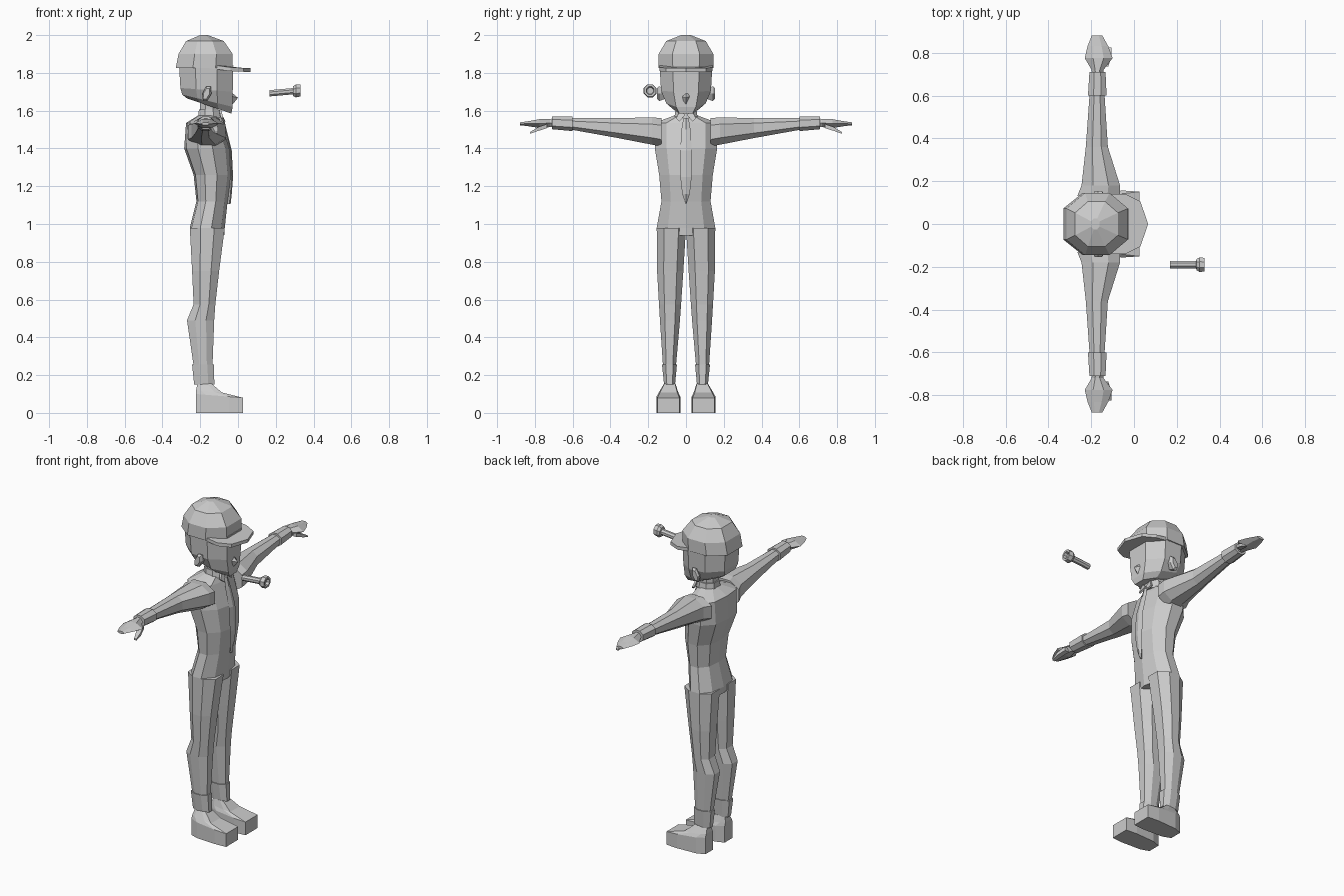
import bpy, bmesh
from math import cos, sin, pi

OCT = [(1, .5), (.7, 1), (.3, 1), (0, .5), (0, -.5), (.3, -1), (.7, -1), (1, -.5)]
BODY = [(1, 0), (.9, .62), (.62, 1), (.3, 1), (.05, .62), (0, 0),
        (.05, -.62), (.3, -1), (.62, -1), (.9, -.62)]
BOX = [(1, 1), (0, 1), (0, -1), (1, -1)]
HEX = [(1, 0), (.68, 1), (.3, 1), (0, 0), (.3, -1), (.68, -1)]


def loft(name, rings):
    """Skin a list of equal point rings and cap both ends."""
    bm = bmesh.new()
    rows = [[bm.verts.new(p) for p in r] for r in rings]
    n = len(rows[0])
    for a, b in zip(rows, rows[1:]):
        for i in range(n):
            j = (i + 1) % n
            bm.faces.new((a[i], a[j], b[j], b[i]))
    bm.faces.new(rows[0])
    bm.faces.new(rows[-1])
    bmesh.ops.recalc_face_normals(bm, faces=bm.faces)
    me = bpy.data.meshes.new(name)
    bm.to_mesh(me)
    bm.free()
    ob = bpy.data.objects.new(name, me)
    bpy.context.collection.objects.link(ob)
    return ob


def zring(shape, z, xb, xf, y0, y1, zb=None):
    """Horizontal section from back xb to front xf; zb tilts the back edge."""
    zb = z if zb is None else zb
    c, h = (y0 + y1) / 2, (y1 - y0) / 2
    return [(xb + u * (xf - xb), c + v * h, zb + u * (z - zb)) for u, v in shape]


def yring(shape, y, xb, xf, z0, z1, s):
    """Upright section across an arm on side s."""
    c, h = (z0 + z1) / 2, (z1 - z0) / 2
    return [(xb + u * (xf - xb), s * y, c + v * h) for u, v in shape]


# Torso and neck
loft("torso", [zring(BODY, z, b, f, -h, h) for z, b, f, h in [
    (.94, -.252, -.073, .152), (.98, -.255, -.07, .155), (1.12, -.22, -.055, .13),
    (1.26, -.235, -.035, .142), (1.40, -.285, -.042, .165),
    (1.535, -.275, -.088, .168), (1.575, -.21, -.105, .06)]])
loft("neck", [zring(OCT, z, -.2, -.105, -.05, .05) for z in (1.54, 1.66)])
loft("collar_band", [zring(OCT, z, b, f, -h, h) for z, b, f, h in [
    (1.56, -.212, -.092, .062), (1.605, -.207, -.1, .056)]])

# Tie hanging down the chest
loft("tie", [[(x + .007, 0, z), (x, w, z), (x - .012, 0, z), (x, -w, z)]
             for x, z, w in [(-.082, 1.56, .014), (-.068, 1.5, .024), (-.04, 1.39, .03),
                             (-.033, 1.25, .03), (-.04, 1.16, .02), (-.046, 1.105, .002)]])

# Head with a sloping jaw
loft("head", [zring(OCT, z, b, f, -h, h, zb) for z, zb, b, f, h in [
    (1.585, 1.665, -.27, -.035, .07), (1.62, 1.685, -.295, -.028, .105),
    (1.70, 1.72, -.305, -.028, .132), (1.84, 1.84, -.312, -.025, .14)]])
loft("nose", [[(x, 0, z), (-.04, w, z + .01), (-.04, -w, z + .01)]
              for x, z, w in [(-.027, 1.635, .02), (0, 1.668, .028), (-.026, 1.69, .015)]])

# Cap crown and brim
loft("cap", [zring(OCT, z, b, f, -h, h) for z, b, f, h in [
    (1.825, -.33, -.028, .145), (1.9, -.315, -.028, .145),
    (1.968, -.275, -.075, .105), (2.0, -.2, -.16, .025)]])
edge = [(-.15, .14, 1.84), (-.04, .14, 1.825), (.03, .105, 1.822), (.066, 0, 1.822)]
edge += [(x, -y, z) for x, y, z in edge[-2::-1]]
loft("cap_brim", [[(x, y, z + d) for x, y, z in edge] for d in (-.016, .004)])

for s, side in ((1, "left"), (-1, "right")):
    def mirror_y(y0, y1):
        return (y0, y1) if s > 0 else (-y1, -y0)

    # Ear
    loft("ear_" + side, [[(cx + r * .024 * cos(a * pi / 3) + .01 * sin(a * pi / 3), s * y,
                           1.69 + r * .045 * sin(a * pi / 3)) for a in range(6)]
                         for y, r, cx in [(.1, .6, -.155), (.142, 1, -.165), (.154, .7, -.167)]])
    # Collar flap
    loft("collar_flap_" + side, [[(-.095 + d, s * .004, 1.577), (-.1 + d, s * .03, 1.603),
                                  (-.09 + d, s * .052, 1.56), (-.078 + d, s * .035, 1.543)]
                                 for d in (0, .012)])
    # Sleeve, cuff, hand and thumb
    loft("arm_" + side, [yring(OCT, *r, s) for r in [
        (.13, -.265, -.065, 1.41, 1.56), (.18, -.245, -.065, 1.42, 1.565),
        (.36, -.225, -.122, 1.455, 1.56), (.61, -.207, -.138, 1.5, 1.56)]])
    loft("cuff_" + side, [yring(OCT, *r, s) for r in [
        (.6, -.215, -.128, 1.492, 1.57), (.71, -.208, -.133, 1.502, 1.57)]])
    loft("hand_" + side, [yring(HEX, *r, s) for r in [
        (.69, -.195, -.145, 1.515, 1.56), (.72, -.198, -.142, 1.513, 1.556),
        (.775, -.23, -.1, 1.508, 1.555), (.83, -.217, -.12, 1.517, 1.545),
        (.88, -.197, -.148, 1.523, 1.538)]])
    loft("thumb_" + side, [yring(BOX, *r, s) for r in [
        (.735, -.15, -.12, 1.508, 1.53), (.785, -.135, -.105, 1.492, 1.512),
        (.825, -.122, -.106, 1.478, 1.487)]])
    # Trouser leg, trouser cuff and shoe
    loft("leg_" + side, [zring(OCT, z, b, f, *mirror_y(i, o)) for z, b, f, i, o in [
        (.15, -.225, -.135, .065, .108), (.25, -.235, -.135, .053, .122),
        (.49, -.27, -.126, .032, .138), (.575, -.235, -.12, .026, .143),
        (.75, -.243, -.1, .014, .153), (.98, -.255, -.07, 0, .155)]])
    loft("trouser_cuff_" + side, [zring(OCT, z, b, f, *mirror_y(i, o)) for z, b, f, i, o in [
        (.15, -.232, -.125, .058, .116), (.255, -.243, -.128, .048, .127)]])
    foot = [(1, .92), (.7, 1), (.2, .9), (0, .6), (0, -.6), (.2, -.9), (.7, -1), (1, -.92)]
    loft("shoe_" + side, [zring(foot, z, b, f, *mirror_y(i, o), zb) for z, zb, b, f, i, o in [
        (0, 0, -.222, .026, .03, .156), (.08, .1, -.222, .026, .03, .156),
        (.108, .12, -.222, -.085, .042, .142), (.155, .155, -.215, -.14, .056, .116)]])

# Floating bolt with a recessed head, tilted slightly upward
bolt = [(.168, .018), (.29, .018), (.292, .028), (.306, .037), (.33, .034), (.33, .022), (.312, .018)]
loft("bolt", [[(x, -.19 + r * cos((k + .5) * pi / 4), 1.692 + (x - .168) * .09 + r * sin((k + .5) * pi / 4))
               for k in range(8)] for x, r in bolt])
